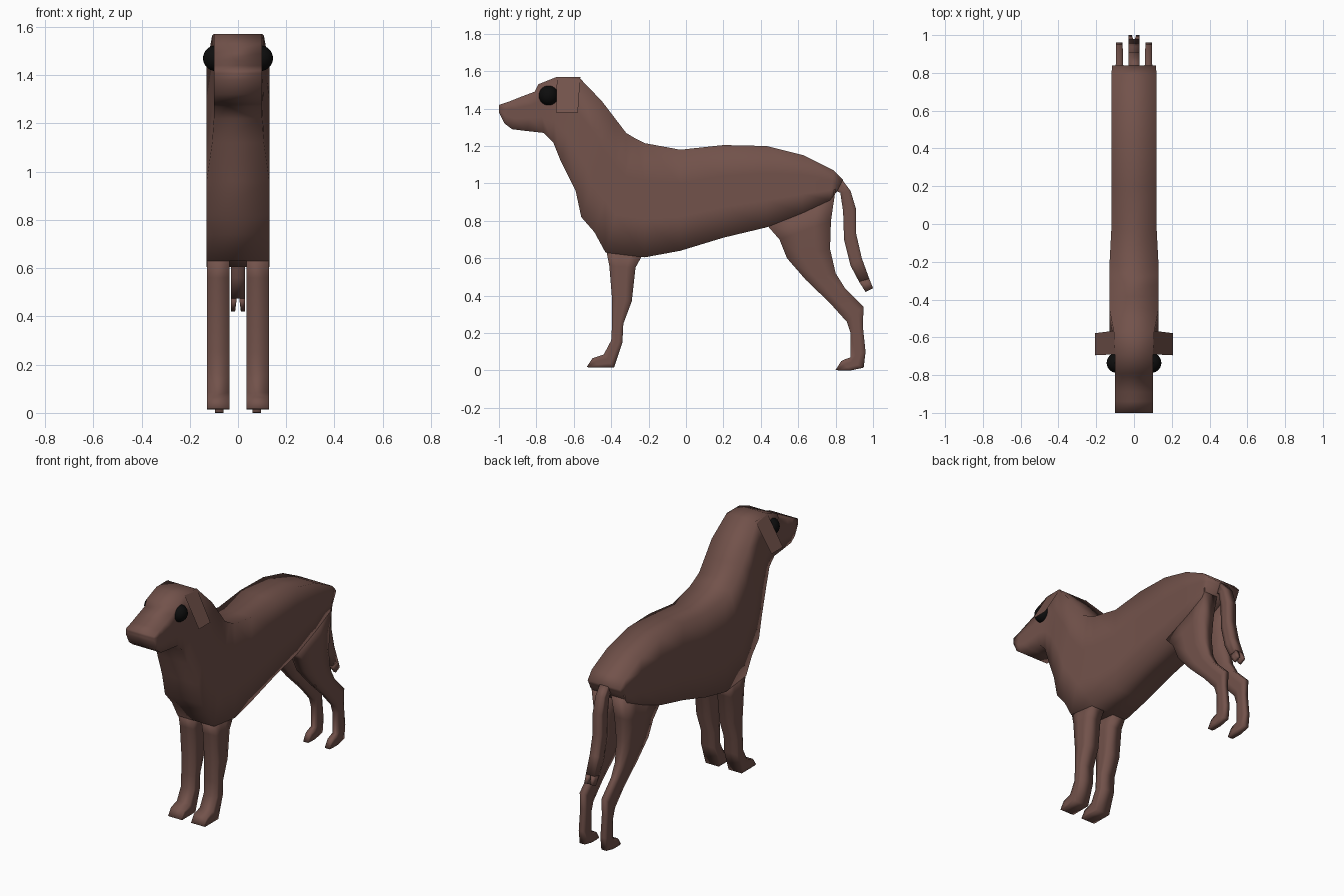
import bpy, bmesh
from mathutils import Matrix


def material(name, rgb):
    m = bpy.data.materials.new(name)
    m.diffuse_color = (*rgb, 1)
    return m


FUR = material("brown_fur", (0.17, 0.085, 0.07))
BLACK = material("black", (0.004, 0.004, 0.004))


def finish(name, bm, mat, mirror=False, smooth=True):
    me = bpy.data.meshes.new(name)
    bm.to_mesh(me)
    bm.free()
    for p in me.polygons:
        p.use_smooth = smooth
    me.materials.append(mat)
    ob = bpy.data.objects.new(name, me)
    bpy.context.collection.objects.link(ob)
    if mirror:
        ob.modifiers.new("mirror", "MIRROR").use_axis[0] = True
    return ob


def loft(name, sections, mirror=False):
    """Skin box-shaped rings; each is (y, z, y, z, x_inner, x_outer)."""
    bm = bmesh.new()
    rings = []
    for ya, za, yb, zb, x0, x1 in sections:
        steps = [0, 1 / 3, 2 / 3, 1]
        pts = [(x1, t) for t in steps] + [(x0, t) for t in reversed(steps)]
        rings.append([bm.verts.new((x, ya + (yb - ya) * t, za + (zb - za) * t))
                      for x, t in pts])
    for a, b in zip(rings, rings[1:]):
        for i in range(8):
            j = (i + 1) % 8
            bm.faces.new((a[i], a[j], b[j], b[i]))
    for r in (rings[0], rings[-1]):
        for i in range(3):
            bm.faces.new((r[i], r[i + 1], r[6 - i], r[7 - i]))
    bmesh.ops.recalc_face_normals(bm, faces=bm.faces)
    return finish(name, bm, FUR, mirror)


# head, neck and torso: top line, bottom line, half width
body = [
    (-1.00, 1.42, -1.00, 1.38, .10), (-.94, 1.44, -.97, 1.32, .10),
    (-.89, 1.46, -.93, 1.29, .10), (-.81, 1.49, -.85, 1.28, .10),
    (-.79, 1.53, -.76, 1.27, .10), (-.69, 1.57, -.71, 1.22, .10),
    (-.57, 1.565, -.67, 1.12, .107), (-.45, 1.44, -.59, .96, .13),
    (-.385, 1.355, -.56, .82, .13), (-.32, 1.27, -.49, .74, .13),
    (-.27, 1.24, -.43, .63, .13), (-.22, 1.215, -.22, .605, .13),
    (-.03, 1.18, -.03, .64, .12), (.20, 1.205, .20, .71, .12),
    (.43, 1.20, .43, .765, .12), (.63, 1.15, .62, .84, .12),
    (.79, 1.07, .77, .91, .12), (.84, 1.02, .81, .96, .115),
]
loft("body", [(*s[:4], -s[4], s[4]) for s in body])

# front legs with paws
front = [
    (-.43, .66, -.22, .64), (-.41, .56, -.27, .55), (-.395, .38, -.29, .37),
    (-.395, .25, -.335, .25), (-.40, .16, -.34, .15), (-.44, .085, -.385, .015),
    (-.50, .065, -.46, .015), (-.53, .02, -.52, .015),
]
loft("front_leg", [(*s, .035, .129) for s in front], True)

# hind legs tapering from thigh to paw
loft("hind_leg", [
    (.43, .78, .80, .97, .02, .118), (.50, .70, .775, .80, .03, .116),
    (.54, .60, .77, .65, .04, .11), (.64, .485, .80, .52, .052, .102),
    (.77, .36, .85, .44, .058, .096), (.86, .26, .95, .34, .06, .095),
    (.88, .20, .945, .24, .06, .095), (.88, .07, .96, .10, .06, .095),
    (.85, .06, .95, .015, .06, .095), (.83, .05, .88, 0, .06, .095),
    (.80, .003, .82, 0, .06, .095),
], True)

# tail with a split tip
loft("tail", [(*s, -.03, .03) for s in [
    (.80, .96, .82, 1.04), (.825, .95, .88, .96), (.84, .85, .91, .86),
    (.845, .70, .91, .73), (.88, .56, .94, .60), (.925, .475, .98, .49)]])
loft("tail_tip", [(.925, .475, .98, .49, .005, .03),
                  (.96, .42, 1.0, .44, .012, .028)], True)

# hanging ears, thin sheets
bm = bmesh.new()
bm.faces.new([bm.verts.new(p) for p in [
    (.10, -.565, 1.568), (.10, -.69, 1.568), (.207, -.695, 1.38), (.207, -.578, 1.38)]])
finish("ear", bm, FUR, True, False)

# eyes
bm = bmesh.new()
bmesh.ops.create_uvsphere(bm, u_segments=24, v_segments=14, radius=.053,
                          matrix=Matrix.Translation((.092, -.735, 1.47)))
finish("eye", bm, BLACK, True)
